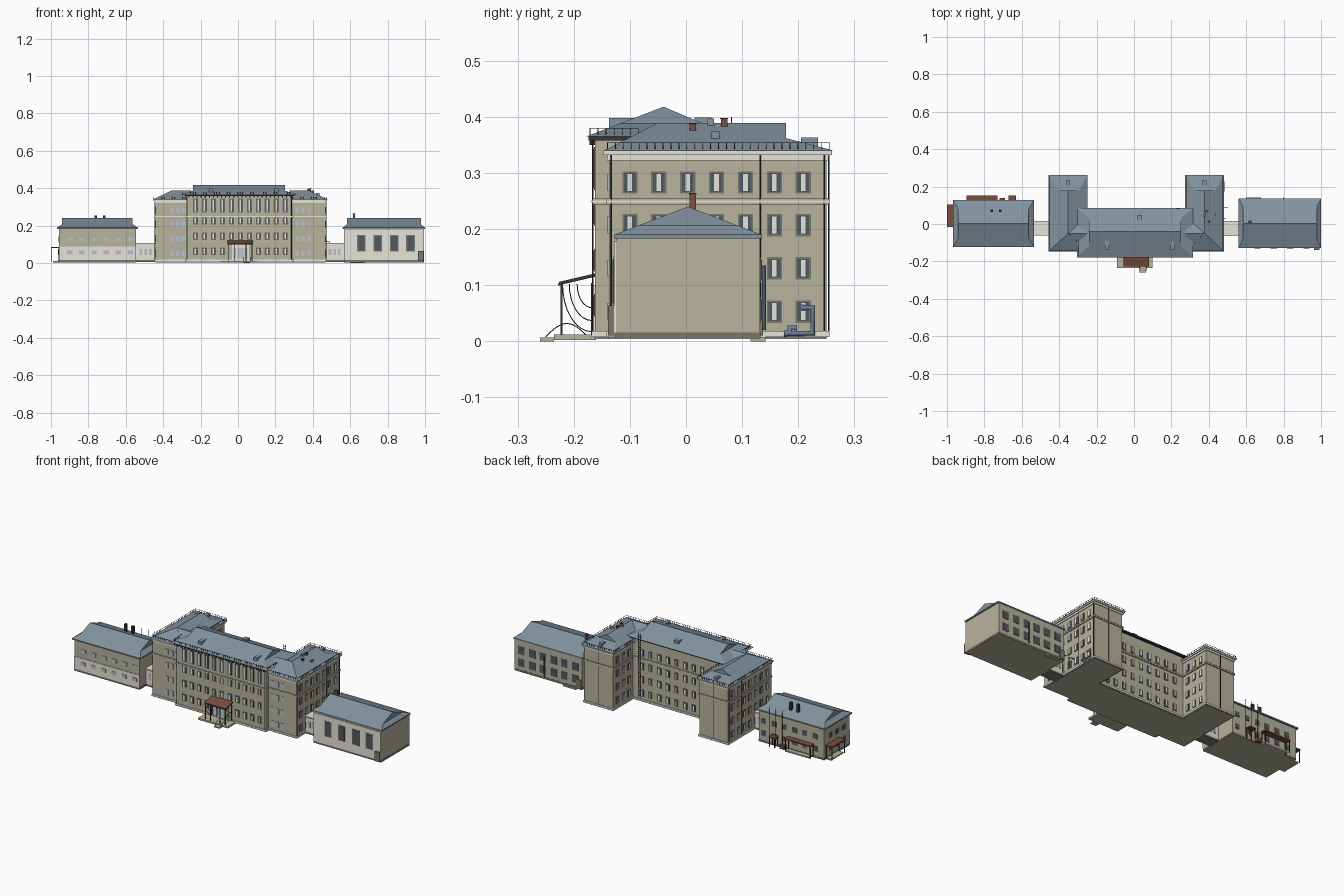
import bpy, math
from mathutils import Vector

if "Cube" in bpy.data.objects:
    bpy.data.objects.remove(bpy.data.objects["Cube"])

def mat(name, r, g, b):
    m = bpy.data.materials.new(name)
    lin = [((c / 255 + 0.055) / 1.055) ** 2.4 for c in (r, g, b)]
    m.diffuse_color = (*lin, 1)
    m.use_nodes = True
    m.node_tree.nodes["Principled BSDF"].inputs["Base Color"].default_value = m.diffuse_color
    return m

WALL = mat("beige_plaster", 183, 179, 158)
CREAM = mat("cream_trim", 232, 228, 218)
ROOF = mat("slate_blue_roof", 131, 147, 159)
BROWN = mat("brown_tile", 122, 78, 62)
DARK = mat("dark_metal", 52, 54, 57)
FRAME = mat("olive_grey_surround", 124, 120, 106)
GLASS = mat("dark_glass", 76, 90, 101)
LIGHT = mat("pale_glass", 182, 194, 203)
BASE = mat("dark_plinth", 122, 117, 102)
DUCT = mat("blue_duct", 106, 130, 152)

def mesh(name, verts, faces, m):
    me = bpy.data.meshes.new(name)
    me.from_pydata([tuple(v) for v in verts], [], faces)
    me.materials.append(m)
    ob = bpy.data.objects.new(name, me)
    bpy.context.collection.objects.link(ob)
    return ob

def boxes(name, m, items):
    """One object from many boxes (x0, x1, y0, y1, z0, z1)."""
    v, f = [], []
    for x0, x1, y0, y1, z0, z1 in items:
        n = len(v)
        v += [(x, y, z) for z in (z0, z1) for x, y in ((x0, y0), (x1, y0), (x1, y1), (x0, y1))]
        f += [[n + i for i in q] for q in ((3, 2, 1, 0), (4, 5, 6, 7), (0, 1, 5, 4),
                                          (1, 2, 6, 5), (2, 3, 7, 6), (3, 0, 4, 7))]
    return mesh(name, v, f, m)

def grow(b, d, z0, z1):
    return (b[0] - d, b[1] + d, b[2] - d, b[3] + d, z0, z1)

def slab(side, p, u0, u1, z0, z1, t):
    """Plate of thickness t on a wall; side is F, B, L or R and p the wall plane."""
    return {"F": (u0, u1, p - t, p, z0, z1), "B": (u0, u1, p, p + t, z0, z1),
            "L": (p - t, p, u0, u1, z0, z1), "R": (p, p + t, u0, u1, z0, z1)}[side]

def tube(name, m, paths, r):
    cu = bpy.data.curves.new(name, "CURVE")
    cu.dimensions = "3D"
    cu.bevel_depth, cu.bevel_resolution, cu.use_fill_caps = r, 1, True
    for pts in paths:
        s = cu.splines.new("POLY")
        s.points.add(len(pts) - 1)
        for q, p in zip(s.points, pts):
            q.co = (*p, 1)
    cu.materials.append(m)
    bpy.context.collection.objects.link(bpy.data.objects.new(name, cu))

def roof(name, axis, u0, u1, v0, v1, z0, zp, e0, e1, vr=None):
    """Half-hipped roof: each end is (inset, height where the skirt stops)."""
    vr = (v0 + v1) / 2 if vr is None else vr
    P = lambda u, v, z: (u, v, z) if axis == "x" else (-v, u, z)
    if axis == "y":
        v0, v1, vr = -v1, -v0, -vr
    def mid(zm, v):
        return v + (zm - z0) / (zp - z0) * (vr - v)
    (i0, m0), (i1, m1) = e0, e1
    a, b = u0 + i0, u1 - i1
    v = [P(u0, v0, z0), P(u1, v0, z0), P(u1, v1, z0), P(u0, v1, z0),
         P(a, mid(m0, v0), m0), P(b, mid(m1, v0), m1), P(b, mid(m1, v1), m1), P(a, mid(m0, v1), m0),
         P(a, vr, zp), P(b, vr, zp)]
    mesh(name, v, [(0, 1, 5, 9, 8, 4), (2, 3, 7, 8, 9, 6), (1, 2, 6, 5), (3, 0, 4, 7),
                   (5, 6, 9), (7, 4, 8), (3, 2, 1, 0)], ROOF)

# ---------------------------------------------------------------- wall masses
CX = 0.0125
MAIN = (-0.275, 0.29, -0.162, 0.068)
WINGS = [(-0.442, -0.262, -0.137, 0.25), (0.287, 0.467, -0.137, 0.25)]
LEFT = (-0.958, -0.545, -0.112, 0.118)
RIGHT = (0.567, 0.994, -0.125, 0.132)
LINKS = [(-0.545, -0.442, -0.055, 0.01), (0.467, 0.567, -0.058, 0.01)]
boxes("main_block", WALL, [(*MAIN, 0.004, 0.362)])
boxes("wing_blocks", WALL, [(*w, 0.004, 0.325) for w in WINGS])
boxes("side_buildings", WALL, [(*LEFT, 0.004, 0.185), (*RIGHT, 0.004, 0.185)])
boxes("link_corridors", CREAM, [(*k, 0.008, 0.1) for k in LINKS])
boxes("link_roof_slabs", CREAM, [(k[0], k[1], k[2] - 0.006, k[3] + 0.006, 0.1, 0.107) for k in LINKS])
boxes("foundation", BASE, [grow(b, 0.001, 0.006, 0.016) for b in [MAIN, LEFT, RIGHT] + WINGS + LINKS])

# Cream plinths and cornices, plaster string courses
trim = []
for b in [MAIN] + WINGS:
    trim += [grow(b, 0.006, 0.008, 0.018), grow(b, 0.006, 0.2475, 0.2505)]
trim += [grow(w, 0.004, 0.322, 0.332) for w in WINGS] + [grow(w, 0.01, 0.332, 0.34) for w in WINGS]
boxes("cream_cornices", CREAM, trim)
boxes("string_courses", WALL, [grow(b, 0.005, 0.244, 0.254) for b in [MAIN] + WINGS])
boxes("cream_front_panels", CREAM, [slab("F", LEFT[2], LEFT[0], LEFT[1], 0.016, 0.088, 0.003),
                                    slab("F", RIGHT[2], RIGHT[0], RIGHT[1], 0.016, 0.178, 0.003)])
# Dark main cornice with brackets
xs = [MAIN[0] + 0.01 + i * 0.02175 for i in range(26)]
boxes("main_cornice", DARK, [grow(MAIN, 0.012, 0.358, 0.366)] +
      [(x, x + 0.006, MAIN[2] - 0.01, MAIN[2], 0.35, 0.358) for x in xs])

# ---------------------------------------------------------------- roofs
roof("main_roof", "x", -0.305, 0.315, -0.178, 0.085, 0.365, 0.418, (0.065, 0.388), (0.065, 0.388), -0.04)
for n, w in zip(("left", "right"), WINGS):
    roof(n + "_wing_roof", "y", -0.146, 0.263, w[0] - 0.014, w[1] + 0.014, 0.34, 0.389,
         (0.096, 0.389), (0.085, 0.362))
hip, butt = (0.104, 0.3885), (0.0, 0.3885)
roof("left_cross_roof", "x", -0.456, -0.25, -0.146, 0.046, 0.34, 0.3885, hip, butt)
roof("right_cross_roof", "x", 0.275, 0.481, -0.146, 0.046, 0.34, 0.3885, butt, hip)
roof("left_building_roof", "x", -0.968, -0.535, -0.122, 0.127, 0.19, 0.24, (0.028, 0.208), (0.028, 0.208))
roof("right_building_roof", "x", 0.56, 1.0, -0.128, 0.135, 0.19, 0.24, (0.022, 0.206), (0.022, 0.206))
boxes("side_building_eaves", ROOF, [(-0.968, -0.535, -0.122, 0.127, 0.183, 0.19),
                                    (0.56, 1.0, -0.128, 0.135, 0.183, 0.19)])
boxes("roof_dormers", ROOF, [(x - 0.011, x + 0.011, -0.137, -0.083, 0.37, 0.398) for x in (-0.145, 0.205)] +
      [(0.015, 0.043, 0.015, 0.045, 0.38, 0.399)] +
      [(x - 0.01, x + 0.01, 0.205, 0.235, 0.34, 0.363) for x in (-0.352, 0.377)] +
      [(0.37, 0.386, 0.038, 0.05, 0.37, 0.397), (0.42, 0.435, 0.045, 0.06, 0.35, 0.374)])
stacks = [(0.62, 0.012, 0.22, 0.264), (0.385, 0.068, 0.37, 0.398), (0.4, 0.012, 0.37, 0.388)]
boxes("brown_chimneys", BROWN, [(x - 0.006, x + 0.006, y - 0.006, y + 0.006, a, b) for x, y, a, b in stacks])
boxes("chimney_caps", DARK, [(x - 0.007, x + 0.007, y - 0.007, y + 0.007, b - 0.002, b) for x, y, a, b in stacks] +
      [(x - 0.007, x + 0.007, 0.063, 0.077, 0.2, 0.255) for x in (-0.76, -0.715)])

# ---------------------------------------------------------------- windows
surround, pane, mullion, pale = [], [], [], []
def window(side, p, u, z, w=0.021, h=0.034, kind="sash"):
    if kind != "pale":
        surround.append(slab(side, p, u - w / 2 - 0.003, u + w / 2 + 0.003,
                             z - h / 2 - 0.003, z + h / 2 + 0.003, 0.002))
    (pale if kind == "pale" else pane).append(slab(side, p, u - w / 2, u + w / 2, z - h / 2, z + h / 2, 0.003))
    if kind == "sash":
        mullion.append(slab(side, p, u - w / 5, u + w / 5, z - h / 2 + 0.002, z + h / 2 - 0.002, 0.004))

ROWS = (0.053, 0.13, 0.207, 0.283)
WY = [-0.1 + 0.0515 * i for i in range(7)]
for i in range(11):                       # central facade
    x = CX + (i - 5) * 0.048
    for z in (0.064, 0.144, 0.226):
        if not (z < 0.1 and abs(i - 5) < 2):
            window("F", MAIN[2], x, z)
    window("F", MAIN[2], x, 0.308, 0.021, 0.07)
for z in ROWS:
    for x in (-0.355, -0.322, -0.291):    # recessed facade on each side
        window("F", -0.137, x, z, 0.018, 0.03, "pale")
        window("F", -0.137, 2 * CX - x, z, 0.018, 0.03, "pale")
    for y in WY:                          # outer and courtyard walls of the wings
        window("L", WINGS[0][0], y, z)
        window("R", WINGS[1][1], y, z)
        if y > 0.09:
            window("R", WINGS[0][1], y, z)
            window("L", WINGS[1][0], y, z)
    for i in range(9):                    # courtyard wall of the main block
        window("B", MAIN[3], CX + (i - 4) * 0.055, z)
for z in (0.057, 0.127):                  # side buildings
    for i in range(6):
        window("F", LEFT[2] - (0.003 if z < 0.1 else 0), -0.9 + i * 0.065, z, 0.028, 0.02, "pale")
        window("B", LEFT[3], -0.9 + i * 0.065, z, 0.024, 0.024, "dark")
        window("B", RIGHT[3], 0.61 + i * 0.068, z, 0.034, 0.038, "dark")
    for y in (-0.06, 0.0, 0.06):
        window("L", LEFT[0], y, z, 0.024, 0.024, "dark")
for k in LINKS:
    for t in (0.25, 0.5, 0.75):
        x = k[0] + t * (k[1] - k[0])
        window("F", k[2], x, 0.06, 0.014, 0.032, "pale")
        window("B", k[3], x, 0.06, 0.014, 0.032, "pale")
for i in range(4):                        # tall hall windows
    x = 0.66 + i * 0.0875
    surround.append(slab("F", RIGHT[2], x - 0.023, x + 0.023, 0.062, 0.151, 0.004))
    pane.append(slab("F", RIGHT[2], x - 0.017, x + 0.017, 0.067, 0.146, 0.006))
boxes("window_surrounds", FRAME, surround)
boxes("window_panes", GLASS, pane)
boxes("window_centre_sashes", CREAM, mullion)
boxes("pale_window_panes", LIGHT, pale)

# ---------------------------------------------------------------- entrance porch
boxes("entrance_doors", CREAM, [slab("F", MAIN[2], CX - 0.045, CX + 0.045, 0.012, 0.1, 0.005)])
boxes("door_glass", LIGHT, [slab("F", MAIN[2], CX + d - 0.007, CX + d + 0.007, 0.025, 0.08, 0.007)
                            for d in (-0.03, -0.009, 0.009, 0.03)])
boxes("entrance_platform", WALL, [(-0.09, 0.1, -0.235, -0.16, 0.002, 0.012), (0.03, 0.065, -0.26, -0.235, 0.0, 0.007)])
ca, cb = CX - 0.066, CX + 0.066
def sloped(name, m, x0, x1, z, t):
    mesh(name, [(x, y, z + d + e) for d in (0, t) for x, y, e in
         ((x0, -0.226, 0), (x1, -0.226, 0), (x1, -0.162, 0.015), (x0, -0.162, 0.015))],
         [(3, 2, 1, 0), (4, 5, 6, 7), (0, 1, 5, 4), (1, 2, 6, 5), (2, 3, 7, 6), (3, 0, 4, 7)], m)
sloped("entrance_canopy", BROWN, ca, cb, 0.103, 0.003)
sloped("canopy_left_beam", DARK, ca - 0.002, ca + 0.002, 0.1, 0.005)
sloped("canopy_right_beam", DARK, cb - 0.002, cb + 0.002, 0.1, 0.005)
boxes("entrance_posts", DARK, [(x - 0.002, x + 0.002, y - 0.002, y + 0.002, 0.012, 0.104)
      for x in (ca + 0.004, CX - 0.03, CX + 0.03, cb - 0.004) for y in (-0.222, -0.167)] +
      [(ca, cb, -0.228, -0.224, 0.099, 0.103)])
def arc(x, r, h):
    return [(x, -0.168 - r * math.cos(a), 0.102 - h * math.sin(a)) for a in
            [math.radians(90 * (1 - i / 8)) for i in range(9)]]
tube("entrance_scrolls", DARK, [arc(x, r, h) for x in (ca + 0.004, cb - 0.004)
     for r, h in ((0.052, 0.085), (0.04, 0.065), (0.026, 0.042))], 0.001)
tube("step_handrails", DARK, [[(x, -0.25 + 0.075 * i / 8, 0.008 + 0.024 * math.sin(math.pi * i / 8)) for i in range(9)]
     for x in (0.03, 0.065)], 0.001)

# ---------------------------------------------------------------- roof railings
rail = []
def railing(a, b, z, h=0.014, step=0.014):
    a, b = Vector(a), Vector(b)
    n = max(1, round((b - a).length / step))
    for i in range(n + 1):
        p = a.lerp(b, i / n)
        rail.append((p.x - 0.0007, p.x + 0.0007, p.y - 0.0007, p.y + 0.0007, z, z + h))
    rail.append((min(a.x, b.x) - 0.0007, max(a.x, b.x) + 0.0007, min(a.y, b.y) - 0.0007,
                 max(a.y, b.y) + 0.0007, z + h - 0.001, z + h))
for w in WINGS:
    x0, x1, y0, y1 = w[0] - 0.008, w[1] + 0.008, -0.14, 0.256
    for a, b in (((x0, y0), (x1, y0)), ((x0, y1), (x1, y1)), ((x0, y0), (x0, y1)), ((x1, y0), (x1, y1))):
        railing(a, b, 0.34)
railing((-0.295, -0.171), (0.305, -0.171), 0.366)
for x in (-0.295, 0.305):
    railing((x, -0.171), (x, -0.085), 0.366)
boxes("roof_railings", DARK, rail)

# ---------------------------------------------------------------- pipes, ladders, ducts
drops = [(x, y, 0.338) for x in (WINGS[0][0] - 0.004, WINGS[1][1] + 0.004) for y in (0.132, -0.133, 0.246)]
drops += [(x, MAIN[2] - 0.004, 0.358) for x in (MAIN[0] + 0.004, MAIN[1] - 0.004)]
drops += [(x, 0.254, 0.338) for x in (-0.352, 0.377)]
drops += [(x, 0.13, 0.225) for x in (-0.7, -0.66, -0.62)]
tube("drainpipes", DARK, [[(x, y, 0.012), (x, y, z)] for x, y, z in drops], 0.0015)
boxes("courtyard_ladder", DARK, [(x, x + 0.002, 0.08, 0.082, 0.03, 0.4) for x in (0.228, 0.244)] +
      [(0.228, 0.246, 0.08, 0.082, 0.04 + i * 0.012, 0.042 + i * 0.012) for i in range(30)])
tube("blue_ventilation_duct", DUCT, [[(0.478, 0.185, 0.012), (0.478, 0.185, 0.024), (0.478, 0.198, 0.024)],
     [(0.478, 0.175, 0.014), (0.478, 0.226, 0.014), (0.478, 0.226, 0.06), (0.478, 0.206, 0.06)]], 0.006)
tube("rear_hall_duct", GLASS, [[(0.8, 0.139, 0.02), (0.8, 0.139, 0.135)]], 0.004)
tube("gas_pipes", DARK, [[(0.49, 0.03, 0.01), (0.49, 0.03, 0.115), (0.468, 0.03, 0.115)],
     [(0.5, 0.09, 0.01), (0.5, 0.09, 0.07), (0.468, 0.09, 0.07)]], 0.002)

# ---------------------------------------------------------------- service doors and rear porches
boxes("service_doors", FRAME, [(0.962, 0.993, -0.139, -0.125, 0.01, 0.064), (0.57, 0.6, 0.132, 0.137, 0.01, 0.06)])
boxes("rear_steps", WALL, [(0.6, 0.68, 0.115, 0.142, 0.0, 0.008), (-0.99, -0.955, -0.01, 0.1, 0.004, 0.012),
                           (-0.88, -0.73, 0.118, 0.145, 0.004, 0.012)])
porches = [(-1.0, -0.957, -0.015, 0.105, 0.08), (-0.895, -0.73, 0.118, 0.152, 0.075), (-0.67, -0.63, 0.118, 0.152, 0.06)]
boxes("porch_canopies", BROWN, [(a, b, c, d, z, z + 0.007) for a, b, c, d, z in porches] +
      [(-0.72, -0.69, 0.118, 0.14, 0.008, 0.03)])
boxes("porch_posts", DARK, [(x - 0.002, x + 0.002, y - 0.002, y + 0.002, 0.008, z) for a, b, c, d, z in porches
      for x in (a + 0.004, b - 0.004) for y in (c + 0.004, d - 0.004)])
